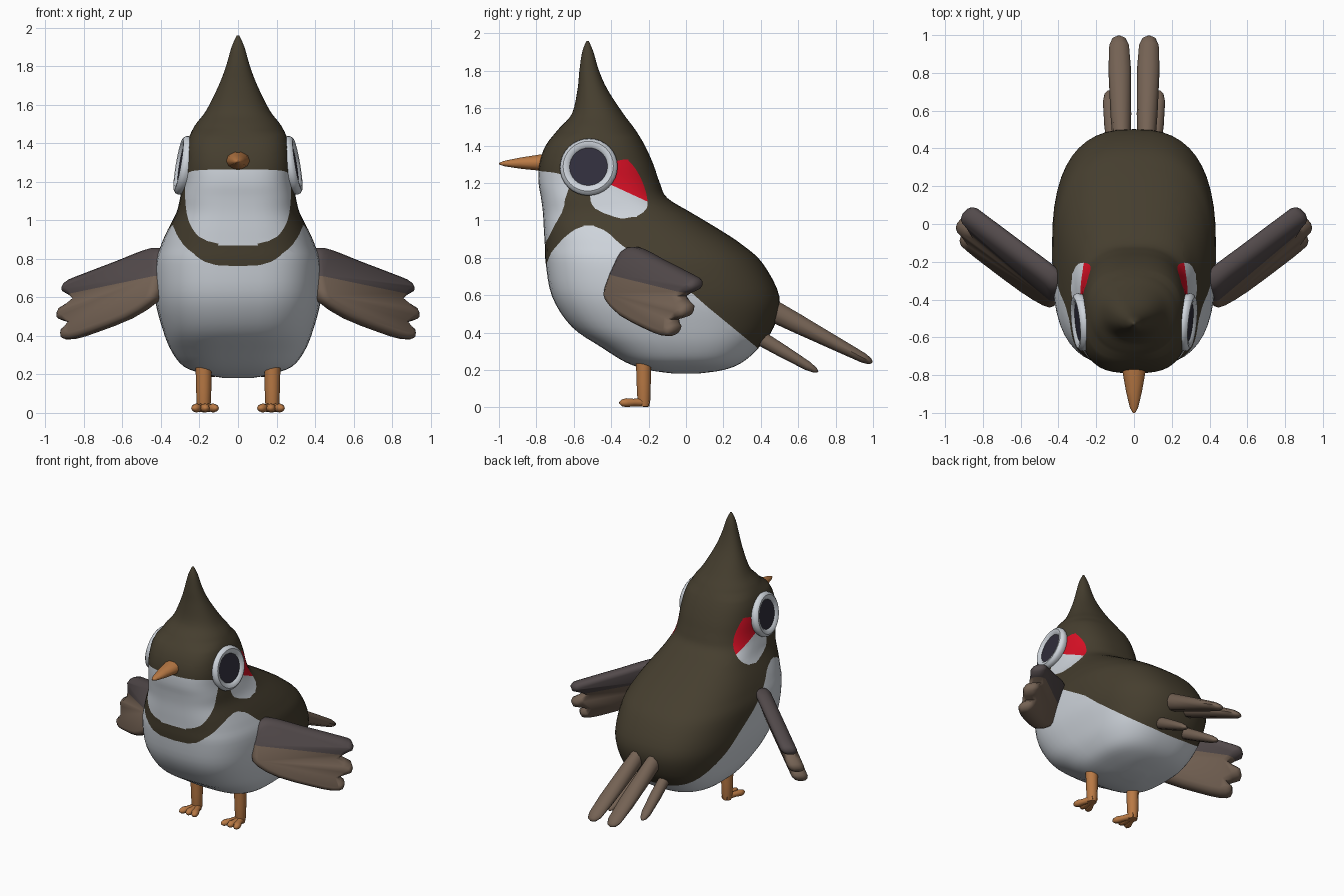
import bpy, bmesh, math
from mathutils import Vector, Matrix

if "Cube" in bpy.data.objects:
    bpy.data.objects.remove(bpy.data.objects["Cube"])


def material(name, *rgb):
    m = bpy.data.materials.new(name)
    m.use_nodes = True
    m.diffuse_color = (*rgb, 1)
    m.node_tree.nodes["Principled BSDF"].inputs["Base Color"].default_value = (*rgb, 1)
    return m


olive = material("dark olive", .06, .048, .028)
white = material("pale grey", .62, .66, .71)
red = material("red", .68, .005, .018)
pupil_dark = material("eye dark", .03, .028, .045)
slate = material("wing dark", .085, .068, .07)
brown = material("feather brown", .175, .122, .088)
orange = material("orange", .48, .19, .058)


def spline(pts, n, closed=False):
    """Smooth curve through tuples, n steps per span."""
    pts = [Vector(p) for p in pts]
    last = len(pts)
    out = []
    for i in range(last if closed else last - 1):
        ids = [i - 1, i, i + 1, i + 2]
        p = [pts[k % last] if closed else pts[min(max(k, 0), last - 1)] for k in ids]
        for s in range(n):
            t = s / n
            out.append(p[1] + (p[2] - p[0]) * (t / 2)
                       + (p[0] * 2 - p[1] * 5 + p[2] * 4 - p[3]) * (t * t / 2)
                       + (p[1] * 3 - p[0] - p[2] * 3 + p[3]) * (t ** 3 / 2))
    return out if closed else out + [pts[-1]]


def loft(rings):
    """Skin closed rings of points and cap both ends (the end cap is the last face)."""
    bm = bmesh.new()
    rows = [[bm.verts.new(p) for p in r] for r in rings]
    n = len(rows[0])
    for a, b in zip(rows, rows[1:]):
        for i in range(n):
            j = (i + 1) % n
            bm.faces.new((a[i], a[j], b[j], b[i]))
    bm.faces.new(rows[0][::-1])
    bm.faces.new(rows[-1])
    return bm


def finish(bm, name, mats, angle=50):
    bmesh.ops.recalc_face_normals(bm, faces=bm.faces[:])
    mesh = bpy.data.meshes.new(name)
    bm.to_mesh(mesh)
    bm.free()
    for m in mats:
        mesh.materials.append(m)
    ob = bpy.data.objects.new(name, mesh)
    bpy.context.collection.objects.link(ob)
    bpy.ops.object.select_all(action='DESELECT')
    ob.select_set(True)
    bpy.context.view_layer.objects.active = ob
    bpy.ops.object.shade_smooth_by_angle(angle=math.radians(angle))
    return ob


def region(pts, u, v):
    """Signed distance to a polygon drawn on axes u, v (negative inside)."""
    pts = [Vector(p) for p in pts]
    pairs = list(zip(pts, pts[1:] + pts[:1]))

    def f(co):
        q = Vector((co[u], co[v]))
        best, inside = 100, False
        for a, b in pairs:
            d = b - a
            t = min(max((q - a).dot(d) / max(d.length_squared, 1e-9), 0), 1)
            best = min(best, (q - a - d * t).length)
            if (a.y > q.y) != (b.y > q.y) and q.x < a.x + d.x * (q.y - a.y) / d.y:
                inside = not inside
        return -best if inside else best
    return f


def cut(bm, f):
    """Cut edges into the mesh along f = 0."""
    val = {v: f(v.co) for v in bm.verts}
    new = []
    for e in bm.edges[:]:
        a, b = e.verts
        if val[a] * val[b] < 0 and min(abs(val[a]), abs(val[b])) > 1e-5:
            new.append(bmesh.utils.edge_split(e, a, val[a] / (val[a] - val[b]))[1])
    bmesh.ops.connect_verts(bm, verts=new)


def rod(name, a, b, profile, mat, sides=10):
    """Tapered oval rod; profile rows are position, half width, half depth."""
    a, b = Vector(a), Vector(b)
    axis = (b - a).normalized()
    side = Vector((1, 0, 0))
    side = (side - axis * side.dot(axis)).normalized()
    up = axis.cross(side)
    turn = [math.tau * i / sides for i in range(sides)]
    finish(loft([[a.lerp(b, t) + side * (math.cos(k) * w) + up * (math.sin(k) * h)
                  for k in turn] for t, w, h in profile]), name, [mat])


# Body and crested head: level slices as height, front, back, half width
slices = [(.18, -.06, .06, .07), (.2, -.2, .2, .17), (.24, -.32, .3, .28),
          (.32, -.45, .39, .345), (.43, -.61, .47, .39), (.59, -.715, .5, .43),
          (.77, -.75, .41, .43), (.87, -.755, .3, .4), (.95, -.76, .18, .365),
          (1.04, -.765, .03, .32), (1.12, -.775, -.1, .3), (1.2, -.788, -.14, .285),
          (1.3, -.785, -.175, .28), (1.4, -.75, -.22, .265), (1.49, -.68, -.275, .225),
          (1.57, -.61, -.335, .165), (1.7, -.58, -.42, .1), (1.8, -.57, -.465, .062),
          (1.9, -.555, -.495, .033), (1.96, -.532, -.52, .006)]


def slice_ring(z, front, back, w, sides=48):
    ring = []
    for i in range(sides):
        c, s = math.cos(math.tau * i / sides), math.sin(math.tau * i / sides)
        p = 2 / (2.2 if z > 1.45 else 3 if s < 0 else 2.6)
        ring.append((math.copysign(abs(c) ** p, c) * w,
                     (front + back) / 2 + math.copysign(abs(s) ** p, s) * (back - front) / 2, z))
    return ring


body = loft([slice_ring(*s) for s in spline(slices, 4)])
belly = region([(-1, .74), (-.755, .745), (-.72, .83), (-.66, .9), (-.6, .95), (-.53, .975),
                (-.44, .96), (-.36, .88), (-.25, .8), (0, .64), (.1, .55), (.38, .32),
                (.5, .1), (0, -.1), (-1, -.1)], 1, 2)
bib_shape = region(spline([(-.2, 1.26), (0, 1.262), (.2, 1.26), (.268, 1.23), (.272, 1.08),
                           (.245, .97), (.17, .895), (0, .87), (-.17, .895), (-.245, .97),
                           (-.272, 1.08), (-.268, 1.23)], 3, True), 0, 2)
cheek = region(spline([(-.42, 1.3), (-.33, 1.325), (-.28, 1.29), (-.23, 1.2), (-.205, 1.1),
                       (-.22, 1.05), (-.28, 1.015), (-.37, 1.01), (-.45, 1.04),
                       (-.51, 1.1), (-.5, 1.25)], 3, True), 1, 2)


def bib(co):
    return max(bib_shape(co), co.y + .45)


def cheek_split(co):
    return 1.1 - .46 * (co.y + .205) - co.z


for rule in (belly, bib, cheek, cheek_split):
    cut(body, rule)
for face in body.faces:
    c = face.calc_center_median()
    if cheek(c) < 0:
        face.material_index = 2 if cheek_split(c) < 0 else 1
    elif belly(c) < 0 or bib(c) < 0:
        face.material_index = 1
finish(body, "body", [olive, white, red], 70)

# Beak
rod("beak", (0, -.72, 1.31), (0, -1, 1.303),
    [(0, .068, .05), (.2, .062, .046), (.6, .042, .031), (.9, .022, .015), (1, .006, .004)], orange)

# Wing outline: distance along the wing, height
wing_outline = spline([(-.03, .64), (0, .8), (.05, .855), (.15, .845), (.32, .79), (.58, .71),
                       (.65, .68), (.65, .63), (.56, .595), (.64, .55), (.635, .49), (.55, .47),
                       (.585, .44), (.57, .39), (.5, .385), (.36, .42), (.14, .49), (0, .57)],
                      2, True)


def wing_split(co):
    return co.y - .71 + .16 * co.x


def wing(name, side):
    bm = bmesh.new()
    verts = [[bm.verts.new((s, z, h)) for s, z in wing_outline] for h in (-.02, .02)]
    n = len(wing_outline)
    for i in range(n):
        j = (i + 1) % n
        bm.faces.new((verts[0][i], verts[0][j], verts[1][j], verts[1][i]))
    caps = [bm.faces.new(verts[0][::-1]), bm.faces.new(verts[1])]
    bmesh.ops.recalc_face_normals(bm, faces=bm.faces[:])
    # rounded rim on both faces
    for inset, rise in ((.01, .02), (.022, .014)):
        bmesh.ops.inset_region(bm, faces=caps, thickness=inset, depth=rise)
    cut(bm, wing_split)
    for f in bm.faces:
        f.material_index = int(wing_split(f.calc_center_median()) < 0)
    # sweep back and lean the lower edge outward
    for v in bm.verts:
        s, z, h = v.co
        k = h + (.72 - z) * .38
        v.co = (side * (.4 + .725 * s + .688 * k), -.37 + .688 * s - .725 * k, z)
    finish(bm, name, [slate, brown], 60)


# Eye: round rim with a sunken dark disc
def eye(name, side):
    place = Matrix.Translation((side * .283, -.52, 1.285)) @ \
        Vector((side, -.1, .17)).to_track_quat('Z', 'Y').to_matrix().to_4x4()
    profile = [(.13, -.07), (.148, -.02), (.155, 0), (.15, .016), (.135, .027),
               (.115, .025), (.102, .012)]
    bm = loft([[place @ Vector((r * math.cos(math.tau * i / 32), r * math.sin(math.tau * i / 32), h))
                for i in range(32)] for r, h in profile])
    bm.faces.ensure_lookup_table()
    bm.faces[-1].material_index = 1
    finish(bm, name, [white, pupil_dark], 40)


# Paired parts
for label, side in (("left", 1), ("right", -1)):
    wing(label + "_wing", side)
    eye(label + "_eye", side)
    rod(label + "_long_tail_feather", (side * .065, .4, .55), (side * .08, .995, .24),
        [(0, .045, .065), (.3, .055, .055), (.7, .06, .038), (.92, .052, .028),
         (.98, .035, .018), (1, .01, .006)], brown)
    rod(label + "_short_tail_feather", (side * .1, .34, .405), (side * .135, .705, .19),
        [(0, .035, .045), (.5, .04, .036), (.85, .035, .026), (.96, .023, .016),
         (1, .006, .005)], brown)
    rod(label + "_leg", (side * .178, -.228, .33), (side * .178, -.225, .005),
        [(0, .044, .044), (.6, .04, .04), (.9, .036, .036), (1, .03, .03)], orange)
    for toe, spread in (("inner", -.062), ("middle", -.005), ("outer", .055)):
        rod(f"{label}_{toe}_toe", (side * .176, -.205, .028), (side * (.174 + spread), -.355, .024),
            [(0, .026, .026), (.5, .022, .02), (.75, .027, .024), (.92, .02, .018),
             (1, .007, .006)], orange, 8)
